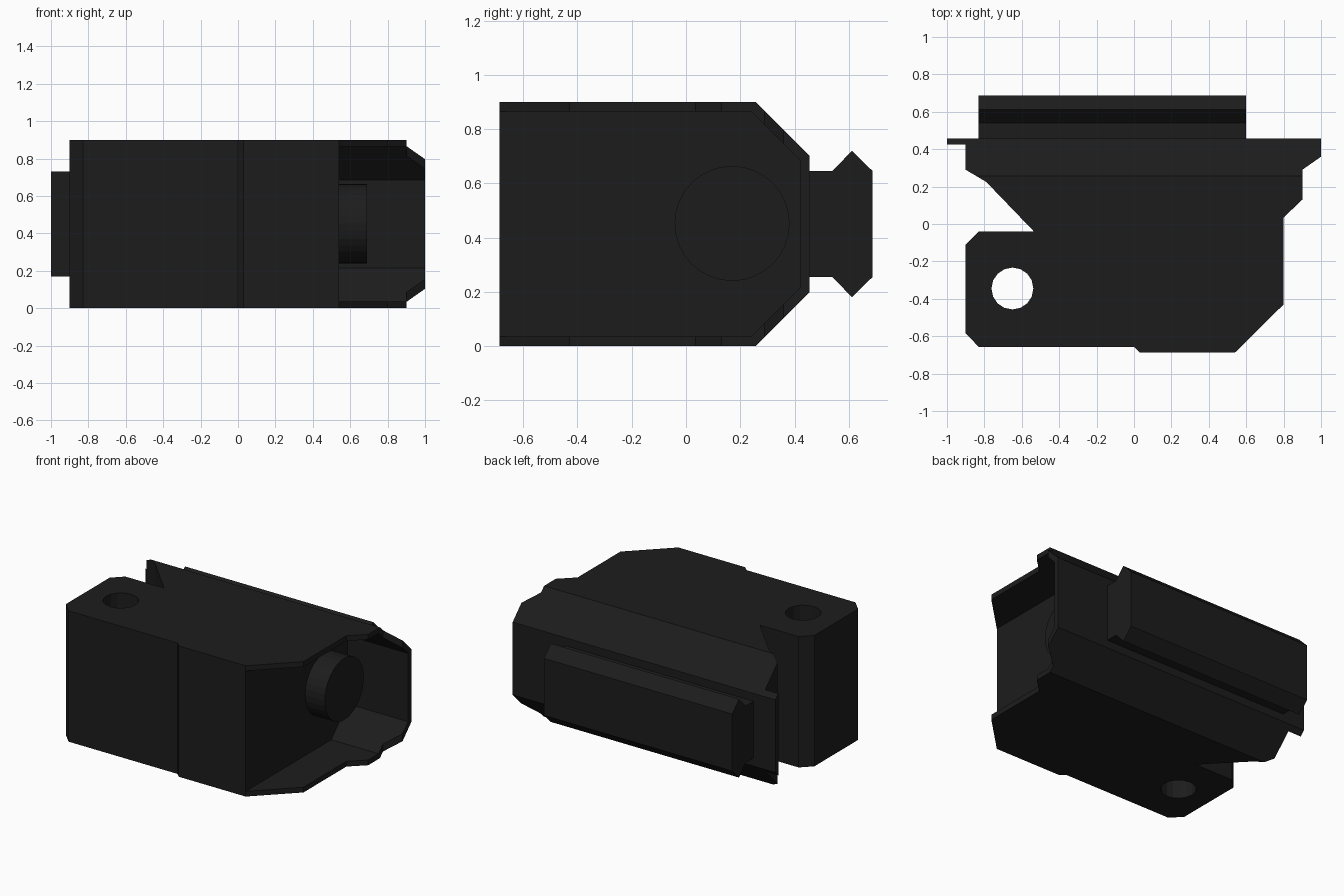
import bpy, bmesh
from mathutils import Matrix

if "Cube" in bpy.data.objects:
    bpy.data.objects.remove(bpy.data.objects["Cube"])

black = bpy.data.materials.new("matte_black")
black.diffuse_color = (0.012, 0.012, 0.012, 1)
black.use_nodes = True
black.node_tree.nodes["Principled BSDF"].inputs["Base Color"].default_value = black.diffuse_color


def prism(name, points, lo, hi, to_xyz):
    """Extrude a 2D outline from lo to hi; to_xyz maps (u, v, w) to a position."""
    bm = bmesh.new()
    face = bm.faces.new([bm.verts.new(to_xyz(u, v, lo)) for u, v in points])
    top = bmesh.ops.extrude_face_region(bm, geom=[face])["geom"]
    for v in [g for g in top if isinstance(g, bmesh.types.BMVert)]:
        v.co = v.co - to_xyz_vec(to_xyz, lo) + to_xyz_vec(to_xyz, hi)
    return finish(name, bm)


def to_xyz_vec(to_xyz, w):
    return Matrix.Translation(to_xyz(0, 0, w)).to_translation()


def finish(name, bm):
    bmesh.ops.recalc_face_normals(bm, faces=bm.faces)
    mesh = bpy.data.meshes.new(name)
    bm.to_mesh(mesh)
    bm.free()
    mesh.materials.append(black)
    ob = bpy.data.objects.new(name, mesh)
    bpy.context.collection.objects.link(ob)
    return ob


def cylinder(name, radius, depth, sides, matrix):
    bm = bmesh.new()
    bmesh.ops.create_cone(bm, cap_ends=True, segments=sides, radius1=radius,
                          radius2=radius, depth=depth, matrix=matrix)
    return finish(name, bm)


def boolean(ob, cutter, operation):
    mod = ob.modifiers.new(cutter.name, 'BOOLEAN')
    mod.object, mod.operation, mod.solver = cutter, operation, 'EXACT'
    cutter.hide_render = True
    cutter.hide_set(True)


def plan(x, y, z):
    return (x, y, z)


def side(y, z, x):
    return (x, y, z)


def mirrored(half):
    """Complete a (y, z) outline by mirroring it about z = 0.45."""
    return half + [(y, 0.9 - z) for y, z in reversed(half)]


# Housing: plan outline limited by the chamfered side profile
outline = [(-1, 0.456), (-1, 0.425), (-0.9, 0.425), (-0.9, 0.29), (-0.79, 0.225),
           (-0.535, -0.04), (-0.83, -0.04), (-0.9, -0.11), (-0.9, -0.585),
           (-0.83, -0.657), (0, -0.657), (0.03, -0.687), (0.54, -0.687),
           (0.8, -0.43), (0.8, 0.035), (0.9, 0.13), (0.9, 0.29), (1, 0.36), (1, 0.456)]
housing = prism("housing", outline, 0, 0.9, plan)
envelope = prism("envelope_helper",
                 mirrored([(-0.8, 0), (0.257, 0), (0.456, 0.2)]), -1.1, 1.1, side)
boolean(housing, envelope, 'INTERSECT')

# Open pocket in the right end, leaving thin walls
pocket = prism("pocket_cutter",
               mirrored([(-0.9, 0.036), (0.242, 0.036), (0.42, 0.215)]), 0.54, 1.2, side)
boolean(housing, pocket, 'DIFFERENCE')

# Vertical pin hole
hole = cylinder("pin_hole_cutter", 0.112, 2, 16,
                Matrix.Translation((-0.65, -0.345, 0.45)))
boolean(housing, hole, 'DIFFERENCE')

# Round lens in the pocket
cylinder("lens", 0.212, 0.16, 32,
         Matrix.Translation((0.61, 0.17, 0.452)) @ Matrix.Rotation(1.5707963, 4, 'Y'))

# Dovetail mounting rail on the back
prism("mounting_rail",
      mirrored([(0.45, 0.254), (0.54, 0.254), (0.612, 0.18), (0.687, 0.254)]),
      -0.832, 0.6, side)
